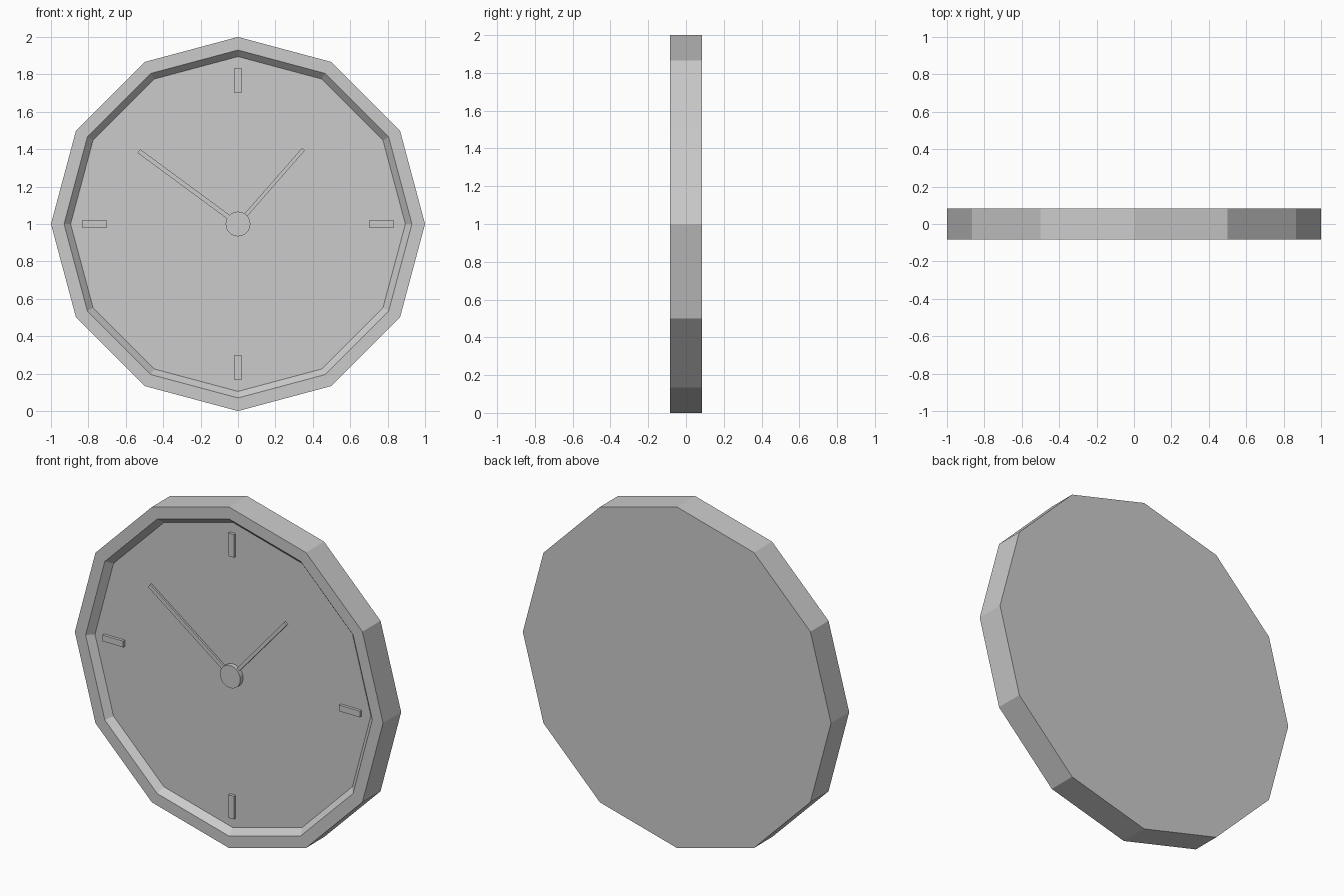
import bpy
import bmesh
from math import cos, sin, pi, atan2, hypot
from mathutils import Matrix

cube = bpy.data.objects.get("Cube")
if cube:
    bpy.data.objects.remove(cube, do_unlink=True)

CENTRE = 1.0      # height of the dial centre
HALF = 0.084      # half thickness of the case
FLOOR = -0.047    # y of the dial surface

grey = bpy.data.materials.new("light grey")
grey.use_nodes = True
colour = (0.6, 0.6, 0.6, 1)
grey.diffuse_color = colour
grey.node_tree.nodes["Principled BSDF"].inputs["Base Color"].default_value = colour


def finish(name, bm):
    bmesh.ops.recalc_face_normals(bm, faces=bm.faces)
    mesh = bpy.data.meshes.new(name)
    bm.to_mesh(mesh)
    bm.free()
    mesh.materials.append(grey)
    obj = bpy.data.objects.new(name, mesh)
    bpy.context.collection.objects.link(obj)
    return obj


def lathe(name, profile, sides):
    """Join rings of (radius, y) around the dial axis and cap both ends."""
    bm = bmesh.new()
    rings = [[bm.verts.new((r * cos(2 * pi * i / sides), y,
                            CENTRE + r * sin(2 * pi * i / sides)))
              for i in range(sides)] for r, y in profile]
    for a, b in zip(rings, rings[1:]):
        for i in range(sides):
            j = (i + 1) % sides
            bm.faces.new((a[i], a[j], b[j], b[i]))
    bm.faces.new(rings[0])
    bm.faces.new(rings[-1])
    return finish(name, bm)


def bar(name, angle, start, end, width, front, back):
    """Flat bar lying along a ray from the dial centre."""
    bm = bmesh.new()
    bmesh.ops.create_cube(bm, size=1)
    place = (Matrix.Translation((0, 0, CENTRE)) @ Matrix.Rotation(-angle, 4, 'Y')
             @ Matrix.Translation(((start + end) / 2, (front + back) / 2, 0))
             @ Matrix.Diagonal((end - start, back - front, width, 1)))
    bm.transform(place)
    return finish(name, bm)


# Twelve-sided case with a bevelled recess for the dial
lathe("clock_case", [(1, HALF), (1, -HALF), (0.93, -HALF), (0.895, FLOOR)], 12)

# Quarter-hour markers
for i, place in enumerate(("left", "top", "right", "bottom")):
    bar(place + "_marker", i * pi / 2, 0.7, 0.835, 0.036, -0.064, FLOOR + 0.002)

# Hands, aimed at their tips
for name, x, z, width, front, back in (
        ("hour_hand", 0.35, 0.40, 0.02, -0.06, -0.048),
        ("minute_hand", -0.53, 0.39, 0.024, -0.067, -0.055)):
    bar(name, atan2(z, x), 0.03, hypot(x, z), width, front, back)

# Centre hub
hub = lathe("hub", [(0.066, FLOOR + 0.002), (0.066, -0.073)], 32)
bpy.ops.object.select_all(action='DESELECT')
hub.select_set(True)
bpy.context.view_layer.objects.active = hub
bpy.ops.object.shade_smooth_by_angle()
